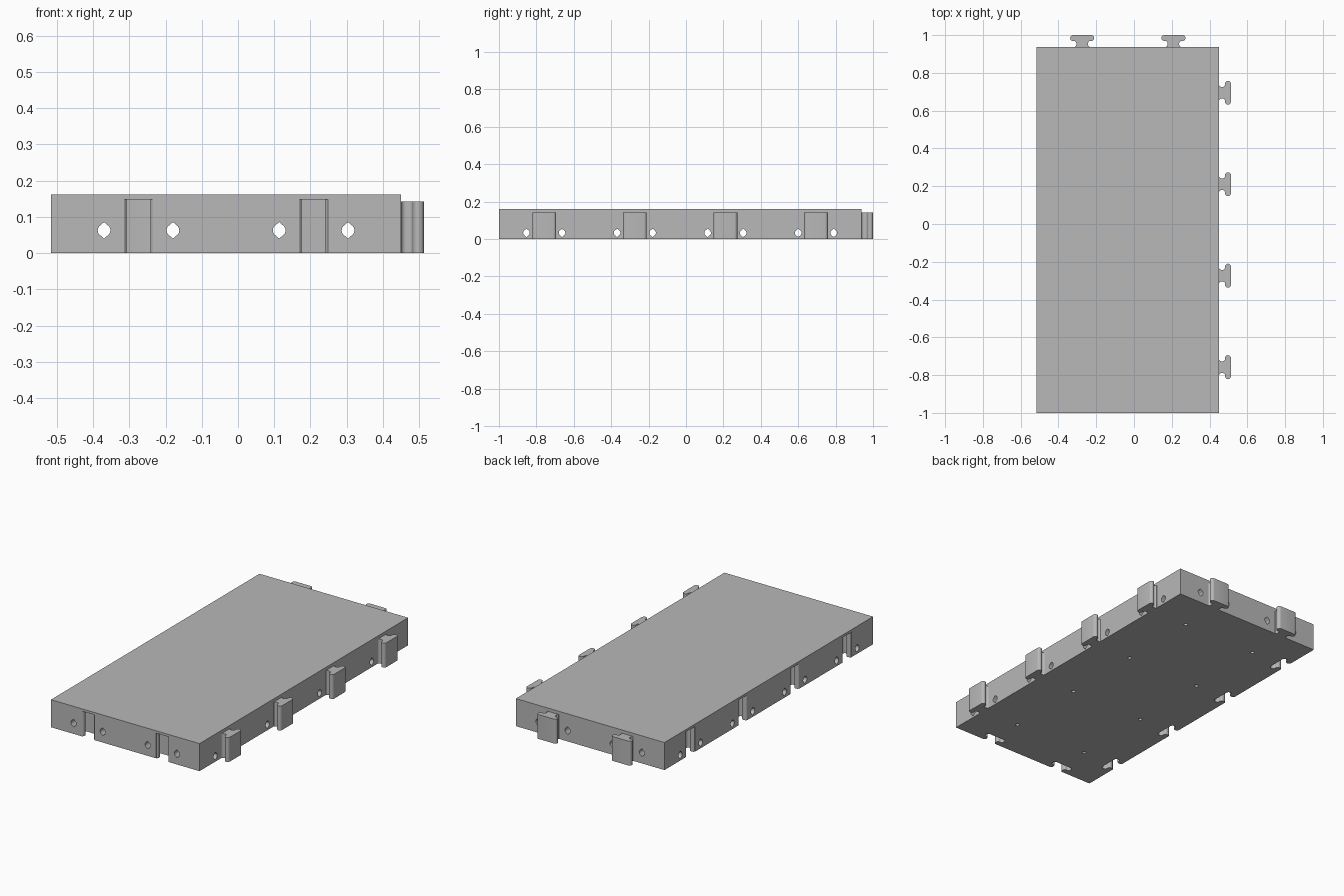
import bpy, bmesh
from math import sin, cos, radians

if "Cube" in bpy.data.objects:
    bpy.data.objects.remove(bpy.data.objects["Cube"])

# Slab extents and the grid of square modules it is made of
X0, X1, Y0, Y1, TOP = -0.516, 0.45, -1.0, 0.937, 0.162
PITCH = (Y1 - Y0) / 4
XS = [X0 + (X1 - X0) * (i + 0.5) / 2 for i in range(2)]
YS = [Y0 + PITCH * (i + 0.5) for i in range(4)]

grey = bpy.data.materials.new("light grey plastic")
grey.use_nodes = True
COLOR = (0.48, 0.48, 0.48, 1)
grey.diffuse_color = COLOR
grey.node_tree.nodes["Principled BSDF"].inputs["Base Color"].default_value = COLOR


def prism(bm, points, direction):
    """Extrude a closed outline along a direction."""
    face = bm.faces.new([bm.verts.new(p) for p in points])
    extruded = bmesh.ops.extrude_face_region(bm, geom=[face])
    verts = [g for g in extruded["geom"] if isinstance(g, bmesh.types.BMVert)]
    bmesh.ops.translate(bm, verts=verts, vec=direction)


def finish(name, bm):
    bmesh.ops.recalc_face_normals(bm, faces=bm.faces)
    mesh = bpy.data.meshes.new(name)
    bm.to_mesh(mesh)
    bm.free()
    obj = bpy.data.objects.new(name, mesh)
    bpy.context.collection.objects.link(obj)
    mesh.materials.append(grey)
    return obj


def arc(cu, cv, r, start, end, steps=5):
    angles = [radians(start + (end - start) * i / steps) for i in range(steps + 1)]
    return [(cu + r * cos(a), cv + r * sin(a)) for a in angles]


def connector(gap=0.0):
    """Rounded T outline as (outward, sideways) points."""
    half = [(-0.01, 0.037 + gap)]
    half += arc(0.012, 0.042 + gap, 0.011, 200, 270, 3)    # root flare
    half += arc(0.020, 0.043 + gap, 0.012, 270, 360)       # inner fillet
    half += arc(0.0475, 0.048 + gap, 0.0155, 180, 0, 10)   # rounded tip
    if gap:
        half = [(u + gap if u > 0.04 else u, v) for u, v in half]
    return half + [(u, -v) for u, v in reversed(half)]


def connectors(bm, outline, x_edge, y_edge, height, bottom=0.0):
    for y in YS:
        prism(bm, [(x_edge + u, y + v, bottom) for u, v in outline], (0, 0, height - bottom))
    for x in XS:
        prism(bm, [(x + v, y_edge + u, bottom) for u, v in outline], (0, 0, height - bottom))


# Round hole outline with pointed top and bottom
HOLE = (arc(0, 0, 0.0175, -40, 40, 8) + [(0, 0.0227)]
        + arc(0, 0, 0.0175, 140, 220, 8) + [(0, -0.0227)])

# Slab
bm = bmesh.new()
prism(bm, [(X0, Y0, 0), (X1, Y0, 0), (X1, Y1, 0), (X0, Y1, 0)], (0, 0, TOP))
slab = finish("slab", bm)

# Cutters: sockets, lengthwise holes, crosswise holes, underside holes
cutters = []
bm = bmesh.new()
connectors(bm, connector(0.002), X0, Y0, 0.148, -0.02)
cutters.append(finish("socket_cutter", bm))

bm = bmesh.new()
for x in XS:
    for side in (-0.095, 0.095):
        prism(bm, [(x + side + a, Y0 - 0.1, 0.063 + b) for a, b in HOLE], (0, Y1 - Y0 + 0.2, 0))
cutters.append(finish("lengthwise_hole_cutter", bm))

bm = bmesh.new()
for y in YS:
    for side in (-0.095, 0.095):
        prism(bm, [(X0 - 0.1, y + side + a, 0.033 + b) for a, b in HOLE], (X1 - X0 + 0.2, 0, 0))
cutters.append(finish("crosswise_hole_cutter", bm))

bm = bmesh.new()
for x in XS:
    for y in YS:
        circle = arc(x, y, 0.011, 0, 337.5, 15)
        prism(bm, [(a, b, -0.02) for a, b in circle], (0, 0, 0.12))
cutters.append(finish("underside_hole_cutter", bm))

for cutter in cutters:
    cutter.hide_render = True
    mod = slab.modifiers.new(cutter.name, "BOOLEAN")
    mod.operation, mod.solver, mod.object = "DIFFERENCE", "EXACT", cutter
graph = bpy.context.evaluated_depsgraph_get()
cut_mesh = bpy.data.meshes.new_from_object(slab.evaluated_get(graph))
slab.modifiers.clear()
slab.data = cut_mesh
for cutter in cutters:
    bpy.data.objects.remove(cutter)

# Tabs along the left and back edges
bm = bmesh.new()
connectors(bm, connector(), X1, Y1, 0.143)
tabs = finish("connector_tabs", bm)

# Smooth curved walls, keep corners crisp
bpy.ops.object.select_all(action="DESELECT")
for obj in (slab, tabs):
    obj.select_set(True)
bpy.context.view_layer.objects.active = slab
bpy.ops.object.shade_smooth_by_angle(angle=radians(35))
